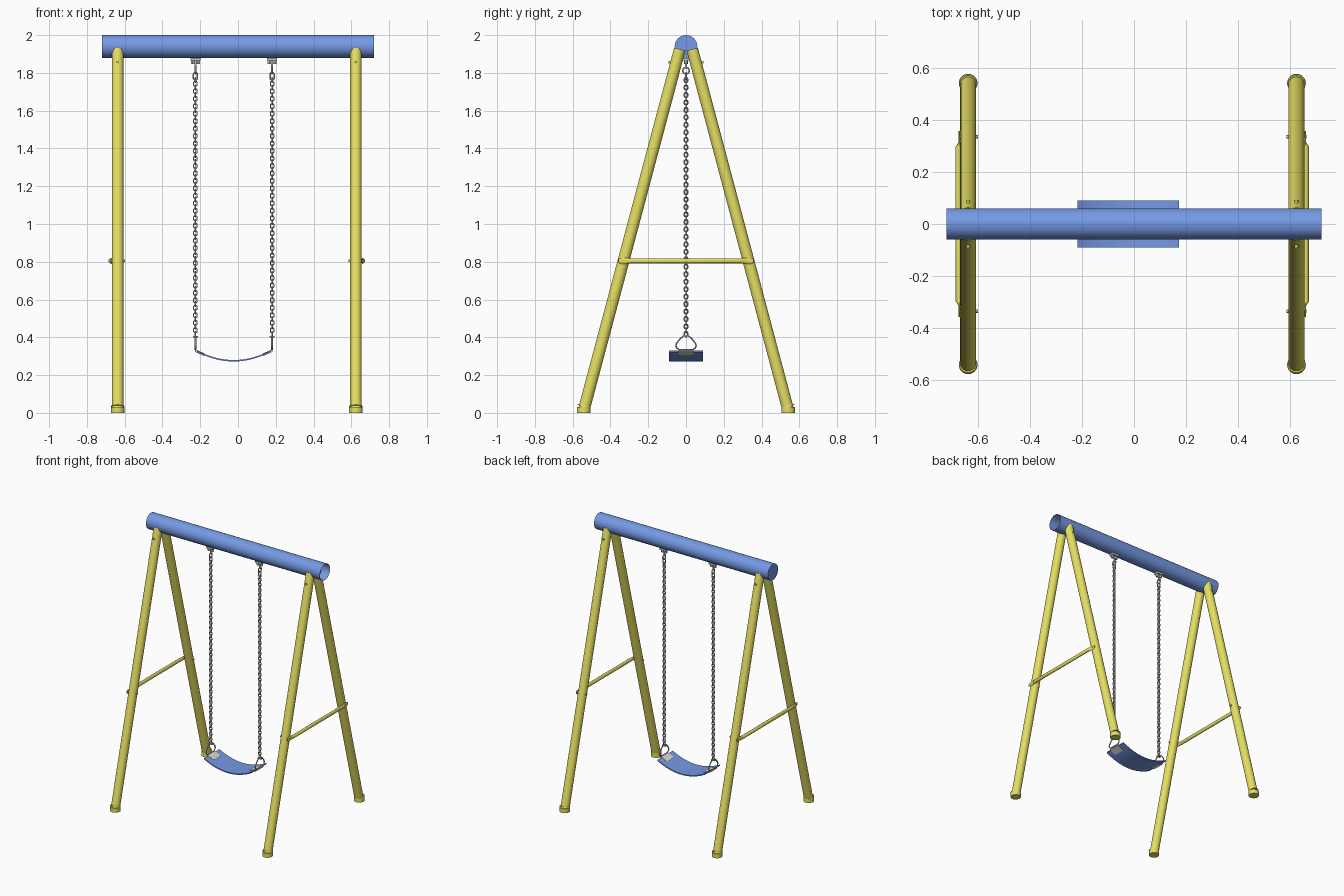
import bpy, bmesh, math
from mathutils import Vector, Matrix

if "Cube" in bpy.data.objects:
    bpy.data.objects.remove(bpy.data.objects["Cube"])


def material(name, rgb):
    m = bpy.data.materials.new(name)
    m.use_nodes = True
    m.diffuse_color = (*rgb, 1)
    m.node_tree.nodes["Principled BSDF"].inputs["Base Color"].default_value = (*rgb, 1)
    return m


BLUE = material("blue paint", (0.18, 0.32, 0.78))
YELLOW = material("yellow paint", (0.79, 0.74, 0.125))
STEEL = material("chain steel", (0.6, 0.6, 0.59))
CLAMP = material("light grey clamp", (0.72, 0.71, 0.67))
parts = []


def add(name, bm, mat):
    bmesh.ops.recalc_face_normals(bm, faces=bm.faces)
    me = bpy.data.meshes.new(name)
    bm.to_mesh(me)
    bm.free()
    me.materials.append(mat)
    ob = bpy.data.objects.new(name, me)
    bpy.context.collection.objects.link(ob)
    parts.append(ob)
    return ob


def rod(name, a, b, r, mat, sides=24, r2=None):
    a, b = Vector(a), Vector(b)
    bm = bmesh.new()
    turn = (b - a).to_track_quat("Z", "Y").to_matrix().to_4x4()
    bmesh.ops.create_cone(bm, cap_ends=True, segments=sides, radius1=r,
                          radius2=r if r2 is None else r2, depth=(b - a).length,
                          matrix=Matrix.Translation((a + b) / 2) @ turn)
    return add(name, bm, mat)


def box(name, centre, size, mat, tilt=0):
    bm = bmesh.new()
    bmesh.ops.create_cube(bm, size=1, matrix=Matrix.Translation(centre)
                          @ Matrix.Rotation(tilt, 4, "Y") @ Matrix.Diagonal((*size, 1)))
    return add(name, bm, mat)


def wires(name, loops, r, mat):
    """Round wire bent along closed loops of points."""
    cu = bpy.data.curves.new(name, "CURVE")
    cu.dimensions = "3D"
    cu.bevel_depth = r
    cu.bevel_resolution = 1
    for pts in loops:
        s = cu.splines.new("POLY")
        s.points.add(len(pts) - 1)
        for p, co in zip(s.points, pts):
            p.co = (*co, 1)
        s.use_cyclic_u = True
    tmp = bpy.data.objects.new(name + " wire", cu)
    bpy.context.collection.objects.link(tmp)
    dg = bpy.context.evaluated_depsgraph_get()
    bm = bmesh.new()
    me = bpy.data.meshes.new_from_object(tmp.evaluated_get(dg))
    bm.from_mesh(me)
    bpy.data.objects.remove(tmp)
    bpy.data.meshes.remove(me)
    return add(name, bm, mat)


def link_loop(x, z, half_w, half_l, along_x):
    """Rounded link centred at height z, flat in the xz or yz plane."""
    pts = []
    for i in range(12):
        t = math.tau * (i + 0.5) / 12
        w = half_w * math.cos(t)
        h = half_w * math.sin(t) + math.copysign(half_l - half_w, math.sin(t))
        pts.append((x + w, 0, z + h) if along_x else (x, w, z + h))
    return pts


# Top beam: thin tube, open at its left end
beam = rod("top_beam", (-0.72, 0, 1.94), (0.72, 0, 1.94), 0.06, BLUE, 32)
bm = bmesh.new()
bm.from_mesh(beam.data)
ends = [f for f in bm.faces if f.normal.x > 0.9]
bmesh.ops.delete(bm, geom=ends, context="FACES_ONLY")
bm.to_mesh(beam.data)
bm.free()


def brace(name, x, out):
    """Cross brace: round tube whose ends are squashed flat against the legs."""
    bm = bmesh.new()
    prev, n = None, 16
    for y, rx, rz, shift in ((-0.357, 0.003, 0.009, 0), (-0.346, 0.003, 0.016, 0),
                             (-0.315, 0.003, 0.016, 0), (-0.295, 0.012, 0.013, 0.003),
                             (0.295, 0.012, 0.013, 0.003), (0.315, 0.003, 0.016, 0),
                             (0.346, 0.003, 0.016, 0), (0.357, 0.003, 0.009, 0)):
        ring = [bm.verts.new((x + out * shift + rx * math.cos(math.tau * i / n), y,
                              0.805 + rz * math.sin(math.tau * i / n))) for i in range(n)]
        if prev:
            for i in range(n):
                j = (i + 1) % n
                bm.faces.new((prev[i], prev[j], ring[j], ring[i]))
        else:
            bm.faces.new(ring)
        prev = ring
    bm.faces.new(prev)
    add(name, bm, YELLOW)


# A-frame legs, foot caps, braces and bolts
for side, x, out in (("right", -0.637, -1), ("left", 0.624, 1)):
    for end, s in (("front", -1), ("back", 1)):
        tag = f"{end}_{side}"
        rod(f"{tag}_leg", (x, s * 0.541, 0.015), (x, s * 0.033, 1.925), 0.031, YELLOW)
        rod(f"{tag}_foot_cap", (x, s * 0.541, 0), (x, s * 0.541, 0.032), 0.036, YELLOW)
        rod(f"{tag}_foot_cap_rim", (x, s * 0.541, 0.032), (x, s * 0.539, 0.038),
            0.036, YELLOW, r2=0.033)
        rod(f"{tag}_top_bolt", (x, s * 0.04, 1.857), (x, s * 0.092, 1.857), 0.007, YELLOW, 12)
        rod(f"{tag}_brace_bolt", (x - 0.038, s * 0.335, 0.805),
            (x + 0.038, s * 0.335, 0.805), 0.006, YELLOW, 12)
    brace(f"{side}_brace", x + out * 0.034, out)

# Hangers, chains and seat triangles
SEAT_X = -0.0225
for side, s in (("right", -1), ("left", 1)):
    x = SEAT_X + s * 0.203
    box(f"{side}_hanger_plate", (x, 0, 1.873), (0.054, 0.036, 0.014), STEEL)
    for d in (-1, 1):
        rod(f"{side}_hanger_nut", (x + d * 0.015, 0, 1.847), (x + d * 0.015, 0, 1.87),
            0.011, STEEL, 6)
    rod(f"{side}_hanger_shank", (x, 0, 1.82), (x, 0, 1.875), 0.006, STEEL, 12)
    wires(f"{side}_hanger_eye", [link_loop(x, 1.812, 0.017, 0.018, False)], 0.0045, STEEL)
    wires(f"{side}_shackle", [link_loop(x, 1.782, 0.011, 0.02, True)], 0.0045, STEEL)
    count, top, bottom = 69, 1.762, 0.418
    step = (top - bottom) / (count - 1)
    wires(f"{side}_chain", [link_loop(x, top - i * step, 0.0095, 0.0135, i % 2 == 1)
                            for i in range(count)], 0.0036, STEEL)
    box(f"{side}_chain_end", (x, 0, 0.402), (0.028, 0.012, 0.008), STEEL)
    half = [(0.012, 0.408), (0.03, 0.394), (0.05, 0.368), (0.054, 0.355), (0.048, 0.343),
            (0.036, 0.335)]
    outline = half + [(-y, z) for y, z in reversed(half)]
    wires(f"{side}_seat_triangle", [[(x, y, z) for y, z in outline]], 0.0045, STEEL)
    box(f"{side}_seat_clamp", (SEAT_X + s * 0.178, 0, 0.318), (0.055, 0.084, 0.013),
        CLAMP, tilt=-s * 0.44)

# Sagging strap seat: curved section swept front to back
bm = bmesh.new()
curve = [(SEAT_X + 0.195 * u, 0.272 + 0.051 * u * u) for u in (i / 10 for i in range(-10, 11))]
rows = [[bm.verts.new((px, y, pz + dz)) for px, pz in curve]
        for y, dz in ((-0.09, 0), (0.09, 0), (0.09, 0.008), (-0.09, 0.008))]
for a, b in zip(rows, rows[1:] + rows[:1]):
    for i in range(len(curve) - 1):
        bm.faces.new((a[i], a[i + 1], b[i + 1], b[i]))
for k in (0, -1):
    bm.faces.new([r[k] for r in rows])
add("seat", bm, BLUE)

# Smooth the round surfaces, keep hard edges
for ob in bpy.context.view_layer.objects:
    ob.select_set(ob in parts)
bpy.context.view_layer.objects.active = parts[0]
bpy.ops.object.shade_smooth_by_angle(angle=math.radians(40))
